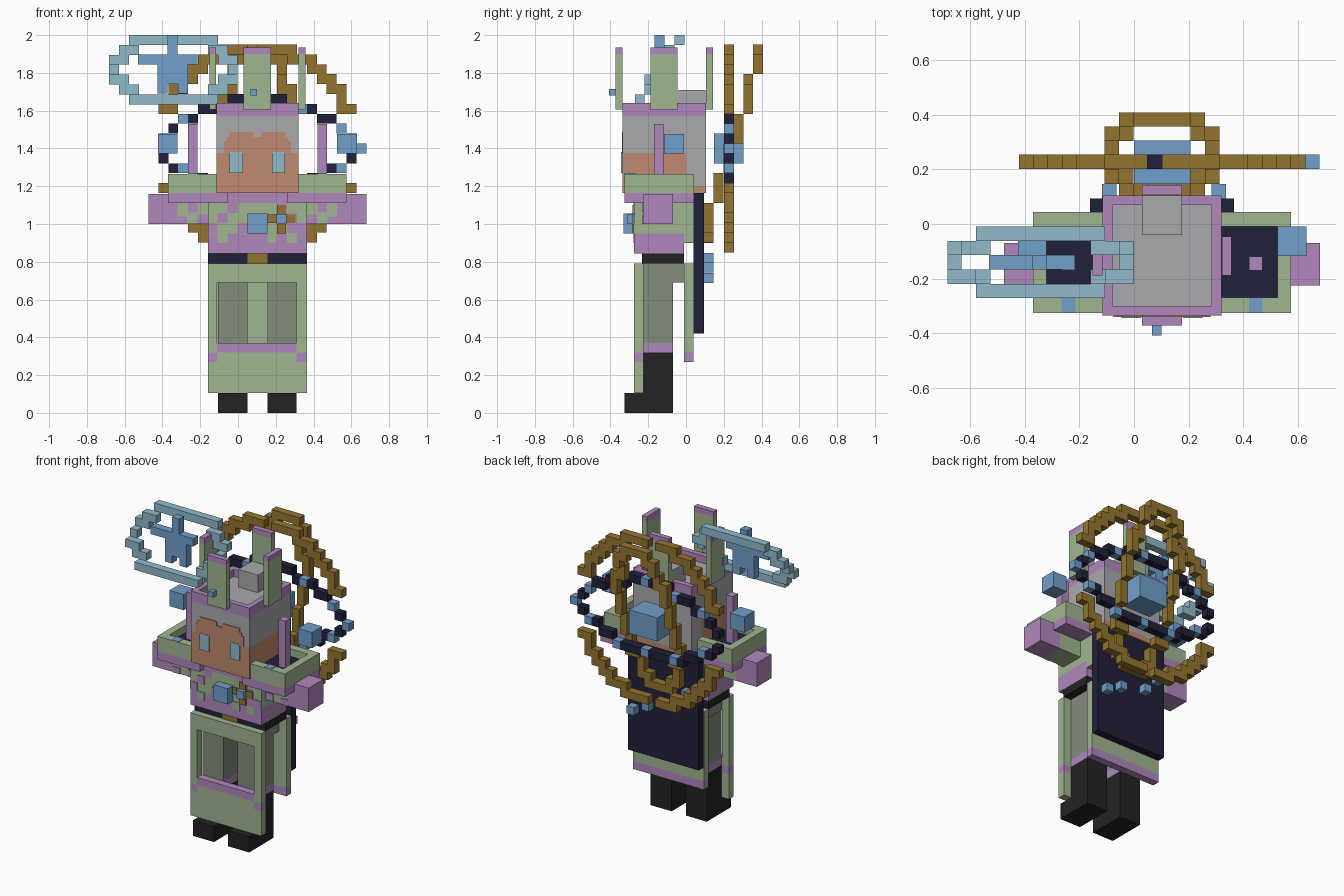
import bpy, bmesh, math

P = 0.0524      # voxel size
CX = 0.1026     # body centre line


def material(name, rgb):
    m = bpy.data.materials.new(name)
    lin = [((c / 255 + 0.055) / 1.055) ** 2.4 if c > 10 else c / 3295 for c in rgb]
    m.diffuse_color = (*lin, 1)
    return m


PURPLE = material("purple", (176, 137, 190))
GREEN = material("sage_green", (160, 182, 145))
DULL = material("dull_green", (131, 140, 125))
BLACK = material("black", (35, 35, 35))
NAVY = material("navy", (33, 33, 58))
GOLD = material("gold", (147, 117, 48))
BLUE = material("blue", (113, 160, 204))
PALE = material("pale_blue", (145, 187, 203))
SKIN = material("skin", (192, 138, 110))
GREY = material("grey", (170, 170, 173))


def boxes(name, mat, *extents):
    """One object from boxes given as (x0, x1, y0, y1, z0, z1)."""
    bm = bmesh.new()
    for x0, x1, y0, y1, z0, z1 in extents:
        vs = bmesh.ops.create_cube(bm, size=1)["verts"]
        for v in vs:
            v.co = ((x0 + x1) / 2 + v.co.x * (x1 - x0),
                    (y0 + y1) / 2 + v.co.y * (y1 - y0),
                    (z0 + z1) / 2 + v.co.z * (z1 - z0))
    me = bpy.data.meshes.new(name)
    bm.to_mesh(me)
    bm.free()
    me.materials.append(mat)
    ob = bpy.data.objects.new(name, me)
    bpy.context.collection.objects.link(ob)
    return ob


def both(name, mat, *extents):
    """Boxes plus their mirror image across the body centre line."""
    flip = [(2 * CX - e[1], 2 * CX - e[0], *e[2:]) for e in extents]
    return boxes(name, mat, *extents, *flip)


def beads(name, mat, centres):
    h = P / 2
    return boxes(name, mat, *[(x - h, x + h, y - h, y + h, z - h, z + h)
                              for x, y, z in sorted(centres)])


X0, X1 = -0.16, 0.365   # body width

# legs and boots
both("boots", BLACK, (0.155, 0.31, -0.225, -0.07, 0, 0.32), (0.155, 0.31, -0.325, -0.225, 0, 0.105))
both("leg_cuffs", PURPLE, (0.155, 0.31, -0.225, -0.07, 0.32, 0.37))
both("legs", DULL, (0.155, 0.31, -0.225, -0.07, 0.37, 0.69))
boxes("hips", DULL, (-0.11, 0.31, -0.225, -0.01, 0.69, 0.79))

# front apron with a window, and back flap
F0, F1 = -0.275, -0.225
boxes("front_apron", GREEN, (X0, X1, F0, F1, 0.105, 0.27), (-0.11, 0.31, F0, F1, 0.27, 0.32),
      (X0, -0.11, F0, F1, 0.32, 0.79), (0.31, X1, F0, F1, 0.32, 0.79),
      (-0.11, 0.31, F0, F1, 0.69, 0.79))
boxes("apron_trim", PURPLE, (-0.11, 0.31, F0, F1, 0.32, 0.37),
      (X0, -0.11, F0, F1, 0.27, 0.32), (0.31, X1, F0, F1, 0.27, 0.32))
boxes("back_flap", GREEN, (X0, X1, -0.01, 0.04, 0.325, 0.79))
boxes("back_flap_hem", PURPLE, (X0, X1, -0.01, 0.04, 0.27, 0.325))

# belt
boxes("belt", BLACK, (X0, X1, -0.225, -0.01, 0.79, 0.845))
boxes("belt_front", NAVY, (X0, X1, -0.23, -0.225, 0.79, 0.845))
boxes("buckle", GOLD, (0.05, 0.155, -0.234, -0.225, 0.79, 0.845))

# torso with a patched front
boxes("torso_hem", PURPLE, (X0, X1, -0.275, -0.01, 0.845, 0.95))
boxes("torso", GREEN, (X0, X1, -0.275, -0.01, 0.95, 1.165))
boxes("torso_back", GREEN, (X0, X1, -0.01, 0.04, 0.9, 1.165))
for mat, key, name in ((PURPLE, "P", "purple_patches"), (GREEN, "G", "green_patches")):
    rows = ["PPPPPPPPPP", "..P....P..", ".P......P.", "P..P....PP", ".G....G.G."]
    cells = []
    for r, row in enumerate(rows):
        for c, ch in enumerate(row):
            if ch == key:
                x, z = X0 + c * 0.0525, 1.165 - r * 0.0533
                cells.append((x, x + 0.0525, -0.279, -0.275, z - 0.0533, z))
    boxes(name, mat, *cells)

# chest ornaments
boxes("chest_gem", BLUE, (0.05, 0.155, -0.33, -0.275, 0.95, 1.055), (0.205, 0.257, -0.31, -0.275, 1.0, 1.053))
boxes("chest_cross", GOLD, (0.157, 0.305, -0.284, -0.275, 1.005, 1.05), (0.207, 0.255, -0.284, -0.275, 0.95, 1.1))

# arms and hands
both("sleeves", GREEN, (X1, 0.525, -0.225, -0.07, 1.0, 1.11))
both("hands", PURPLE, (0.525, 0.68, -0.225, -0.07, 1.0, 1.16))
both("sleeve_patches", PURPLE, (0.365, 0.42, -0.229, -0.225, 1.0, 1.05), (0.42, 0.47, -0.229, -0.225, 1.06, 1.11),
     (0.475, 0.525, -0.229, -0.225, 1.0, 1.04))

# shoulder trays with dark lining
both("shoulder_bases", PURPLE, (0.26, 0.575, -0.325, 0.043, 1.11, 1.165))
both("shoulder_rims", GREEN, (0.26, 0.575, -0.325, -0.268, 1.165, 1.265), (0.26, 0.575, -0.01, 0.043, 1.165, 1.265),
     (0.525, 0.575, -0.268, -0.01, 1.165, 1.265))
both("shoulder_lining", NAVY, (0.26, 0.525, -0.268, -0.01, 1.165, 1.215))
both("shoulder_marks", BLUE, (0.42, 0.47, -0.325, -0.268, 1.265, 1.269))
both("shoulder_spikes", PURPLE, (0.42, 0.47, -0.17, -0.118, 1.215, 1.53))
both("floating_cubes", BLUE, (0.525, 0.63, -0.117, -0.01, 1.372, 1.477))

# head: face, hair and bun
H0, H1 = -0.115, 0.32
boxes("face", SKIN, (H0, H1, -0.335, 0.0, 1.165, 1.375), (H0, H1, 0.0, 0.105, 1.165, 1.2))
boxes("hair", GREY, (H0, H1, -0.335, 0.0, 1.375, 1.572), (H0, H1, 0.0, 0.105, 1.2, 1.572),
      (H0 + 0.036, H1 - 0.036, -0.299, 0.069, 1.572, 1.592))
boxes("hair_bun", GREY, (0.03, 0.175, -0.04, 0.104, 1.592, 1.71))
boxes("forehead", SKIN, (-0.075, 0.28, -0.34, -0.335, 1.375, 1.44), (-0.06, 0.265, -0.34, -0.335, 1.44, 1.46))
both("brow_peaks", SKIN, (0.125, 0.25, -0.34, -0.335, 1.46, 1.487))
both("eyes", PALE, (0.18, 0.25, -0.343, -0.335, 1.27, 1.38))

# crown band and four upright panels
boxes("crown_band", PURPLE, (H0, H1, -0.335, -0.299, 1.572, 1.64), (H0, H1, 0.069, 0.105, 1.572, 1.64),
      (H0, H0 + 0.036, -0.299, 0.069, 1.572, 1.64), (H1 - 0.036, H1, -0.299, 0.069, 1.572, 1.64))
for name, mat, za, zb in (("crown_panels", GREEN, 1.605, 1.9), ("crown_tips", PURPLE, 1.9, 1.935)):
    boxes(name, mat, (0.03, 0.175, -0.372, -0.336, za, zb), (0.03, 0.175, 0.106, 0.142, za, zb),
          (0.321, 0.357, -0.188, -0.045, za, zb), (-0.152, -0.116, -0.188, -0.045, za, zb))
boxes("crown_gem", BLUE, (0.066, 0.101, -0.408, -0.372, 1.68, 1.715))

# cape and its small pendants
boxes("cape", NAVY, (X0, X1, 0.041, 0.094, 0.42, 1.165))
beads("cape_pendants", BLUE, [(0.31, 0.12, 0.715), (0.01, 0.12, 0.82), (-0.09, 0.12, 0.925), (0.2, 0.12, 0.77)])

# upright gold halo, open at the sides
YH, ZH = 0.228, 1.4
halo, tilted, pale = set(), set(), set()
for n in range(720):
    a = math.radians(n / 2)
    c, s = math.cos(a), math.sin(a)
    k, r = math.floor(9.75 * c), round(10.2 * s)
    if abs(r) > 3 and k != -1:
        halo.add((CX + (k + 0.5) * P, YH, ZH + r * P))
    # narrow halo leaning backwards
    k, r = math.floor(3.8 * c), round(0.5 + 9.7 * s)
    layer = min(5, max(0, int((r + 9) / 19.5 * 6)))
    tilted.add((CX + (k + 0.5) * P, 0.12 + layer * P, ZH + r * P))
    # pale ring floating beside the head
    i, j = round(6.2 * c), round(3.2 * s)
    pale.add((-0.342 + i * P, -0.14 + round(j * 2 / 3) * P, 1.817 + j * P))
beads("halo", GOLD, halo)
beads("tilted_halo", GOLD, tilted - halo)
beads("pale_ring", PALE, pale)

# eye-shaped chain of dark and blue beads around a central gem
navy, blue = set(), {(CX + 10.5 * P, YH, ZH)}
for k in range(-10, 10):
    t = (k + 0.5) / 10.5
    for side in (1, -1):
        r = round(side * 4.6 * (1 - t * t) ** 0.85 + 0.3)
        (blue if k % 4 == 0 else navy).add((CX + (k + 0.5) * P, YH, ZH + r * P))
beads("chain_dark", NAVY, navy - blue)
beads("chain_blue", BLUE, blue)
boxes("halo_gem", BLUE, (0, 0.207, 0.147, 0.305, 1.32, 1.478))

# blue star inside the pale ring
boxes("ring_star", BLUE, (-0.53, -0.215, -0.166, -0.114, 1.845, 1.897), (-0.372, -0.32, -0.166, -0.114, 1.897, 2.0),
      (-0.425, -0.265, -0.166, -0.114, 1.74, 1.845), (-0.425, -0.372, -0.166, -0.114, 1.69, 1.74),
      (-0.318, -0.265, -0.166, -0.114, 1.69, 1.74))
